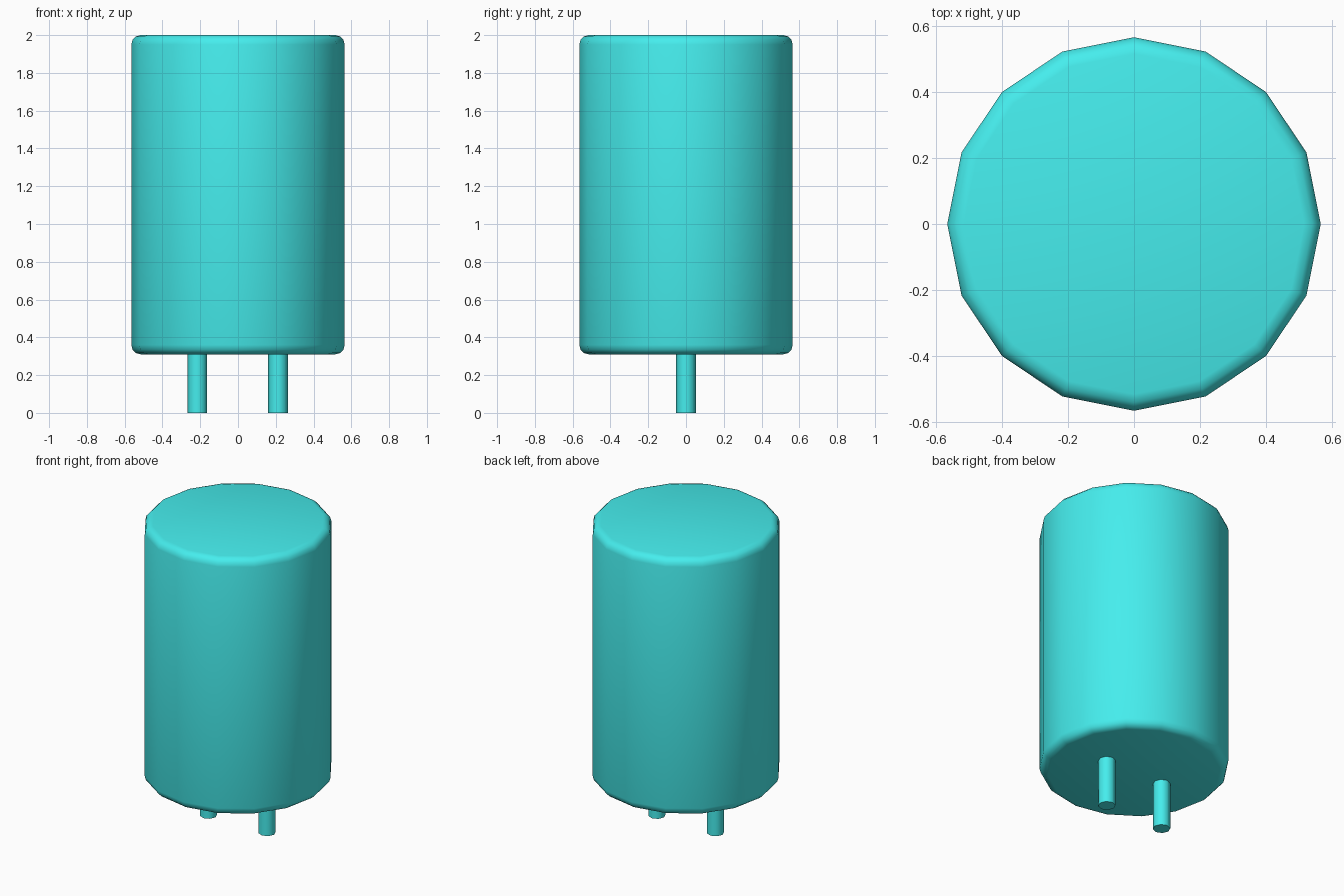
import bpy, bmesh, math
from mathutils import Matrix

if "Cube" in bpy.data.objects:
    bpy.data.objects.remove(bpy.data.objects["Cube"])

mat = bpy.data.materials.new("teal")
mat.diffuse_color = (0.06, 0.85, 0.85, 1)
mat.use_nodes = True
mat.node_tree.nodes["Principled BSDF"].inputs["Base Color"].default_value = mat.diffuse_color


def lathe(name, profile, sides, x=0.0, turn=0.0):
    """Spin an (r, z) profile into a closed, capped solid."""
    bm = bmesh.new()
    rings = []
    for r, z in profile:
        rings.append([bm.verts.new((r * math.cos(turn + math.tau * i / sides),
                                    r * math.sin(turn + math.tau * i / sides), z))
                      for i in range(sides)])
    for a, b in zip(rings, rings[1:]):
        for i in range(sides):
            j = (i + 1) % sides
            bm.faces.new((a[i], a[j], b[j], b[i]))
    bm.faces.new(rings[0][::-1])
    bm.faces.new(rings[-1])
    me = bpy.data.meshes.new(name)
    bm.to_mesh(me)
    bm.free()
    me.materials.append(mat)
    ob = bpy.data.objects.new(name, me)
    ob.location.x = x
    bpy.context.collection.objects.link(ob)
    bpy.ops.object.select_all(action='DESELECT')
    ob.select_set(True)
    bpy.context.view_layer.objects.active = ob
    bpy.ops.object.shade_smooth_by_angle(angle=math.radians(50))
    return ob


# Can: 16 sides with rounded rims top and bottom
R, B, Z0, Z1 = 0.565, 0.05, 0.31, 2.0
steps = [math.pi / 2 * k / 3 for k in range(4)]
lower = [(R - B + B * math.sin(t), Z0 + B - B * math.cos(t)) for t in steps]
upper = [(r, Z0 + Z1 - z) for r, z in reversed(lower)]
lathe("can_body", lower + upper, 16)

# Two pins under the can
for side, x in (("left", -0.215), ("right", 0.212)):
    lathe(side + "_pin", [(0.052, 0.0), (0.052, Z0 + 0.02)], 8, x)
